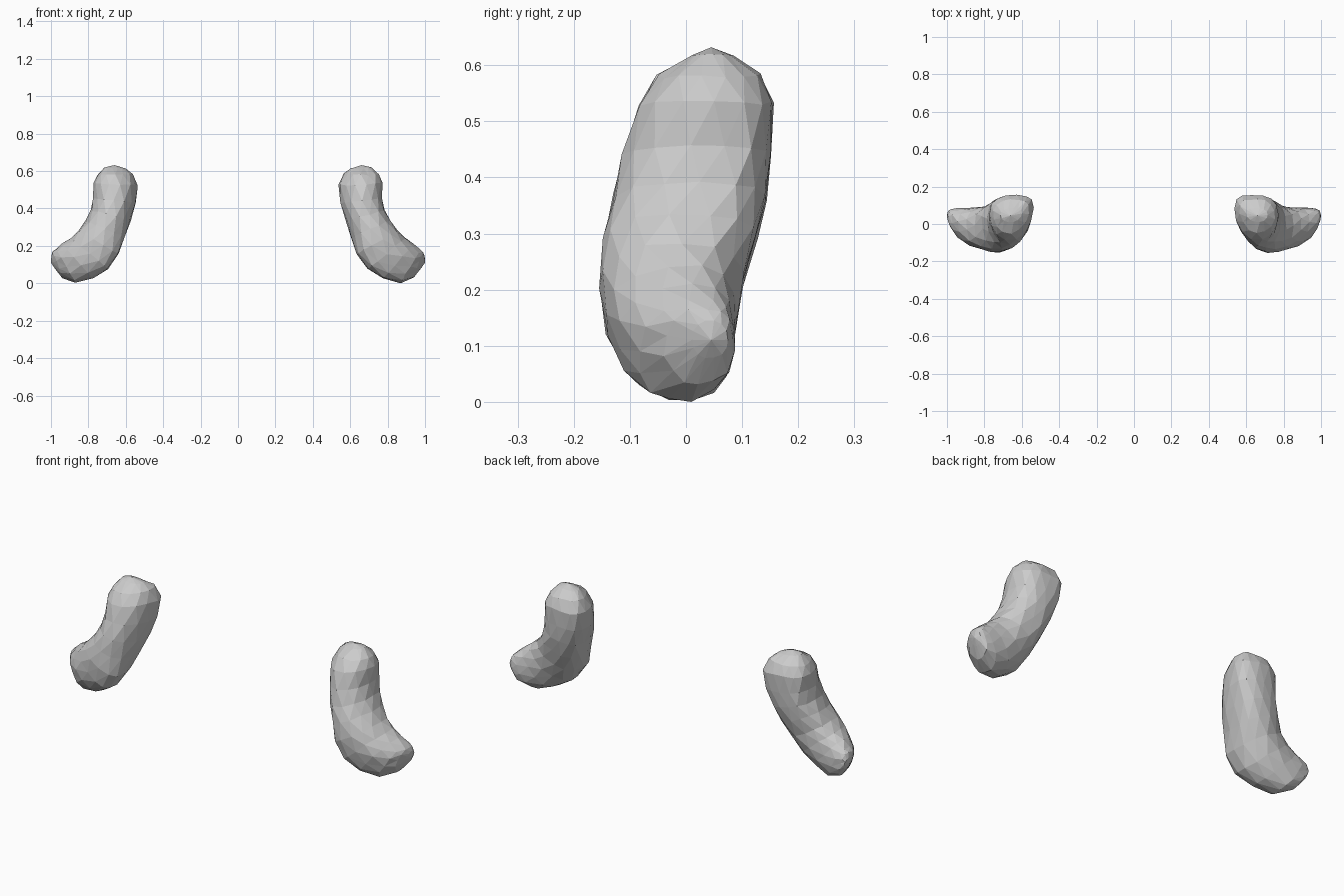
import bpy, bmesh, math, random
from mathutils import Vector

if "Cube" in bpy.data.objects:
    bpy.data.objects.remove(bpy.data.objects["Cube"])

# Cross-sections from top to toe: inner edge (x, z), outer edge (x, z),
# y min, y max, y offset of the inner edge, y offset of the outer edge
SECTIONS = [
    (0.60, 0.612, 0.715, 0.62, 0.01, 0.085, 0.01, 0.0),
    (0.562, 0.585, 0.752, 0.578, -0.05, 0.130, 0.04, 0.01),
    (0.537, 0.525, 0.775, 0.535, -0.088, 0.155, 0.05, 0.02),
    (0.547, 0.43, 0.774, 0.455, -0.112, 0.152, 0.045, 0.02),
    (0.573, 0.335, 0.786, 0.39, -0.132, 0.144, 0.03, 0.02),
    (0.603, 0.245, 0.815, 0.335, -0.148, 0.125, 0.01, 0.02),
    (0.635, 0.155, 0.855, 0.283, -0.156, 0.104, -0.02, 0.02),
    (0.693, 0.075, 0.895, 0.243, -0.145, 0.090, -0.03, 0.025),
    (0.775, 0.025, 0.940, 0.212, -0.122, 0.086, -0.02, 0.03),
    (0.868, 0.000, 0.974, 0.184, -0.085, 0.085, -0.01, 0.03),
    (0.938, 0.030, 0.990, 0.168, -0.038, 0.083, 0.0, 0.015),
    (0.978, 0.078, 0.998, 0.145, 0.010, 0.075, 0.0, 0.0),
]
SIDES = 14


def rounded(t):
    # slightly squared circle
    c, s = math.cos(t), math.sin(t)
    f = lambda v: math.copysign(abs(v) ** 0.92, v)
    return f(c), f(s)


def bean(name, side, seed):
    rng = random.Random(seed)
    bm = bmesh.new()
    rings = []
    for k, (x0, z0, x1, z1, y0, y1, inner, outer) in enumerate(SECTIONS):
        mid = Vector(((x0 + x1) / 2, (y0 + y1) / 2, (z0 + z1) / 2))
        half = Vector(((x1 - x0) / 2, 0, (z1 - z0) / 2))
        depth = Vector((0, (y1 - y0) / 2, 0))
        jitter = 0.001 if k in (0, len(SECTIONS) - 1) else 0.004
        ring = []
        for i in range(SIDES):
            c, s = rounded(2 * math.pi * (i + 0.5 * (k % 2)) / SIDES)
            p = mid + half * c + depth * s
            p.y = min(p.y + c * c * (inner if c < 0 else outer), y1)
            # small hand-carved irregularity
            p += Vector([rng.uniform(-jitter, jitter) for _ in range(3)])
            ring.append(bm.verts.new((p.x * side, p.y, max(p.z, 0))))
        rings.append(ring)
    # staggered triangle skin
    for k in range(len(rings) - 1):
        a, b = rings[k], rings[k + 1]
        for i in range(SIDES):
            j = (i + 1) % SIDES
            if k % 2 == 0:
                bm.faces.new((a[i], a[j], b[i]))
                bm.faces.new((a[j], b[j], b[i]))
            else:
                bm.faces.new((a[i], b[j], b[i]))
                bm.faces.new((a[i], a[j], b[j]))
    # domed ends
    for ring, tip in ((rings[0], (0.66, 0.045, 0.632)), (rings[-1], (1.0, 0.045, 0.11))):
        v = bm.verts.new((tip[0] * side, tip[1], tip[2]))
        for i in range(SIDES):
            bm.faces.new((ring[i], ring[(i + 1) % SIDES], v))
    bmesh.ops.recalc_face_normals(bm, faces=bm.faces)
    mesh = bpy.data.meshes.new(name)
    bm.to_mesh(mesh)
    bm.free()
    obj = bpy.data.objects.new(name, mesh)
    bpy.context.collection.objects.link(obj)


# Mirrored pair of curved lobes
bean("right_lobe", 1, 3)
bean("left_lobe", -1, 8)
